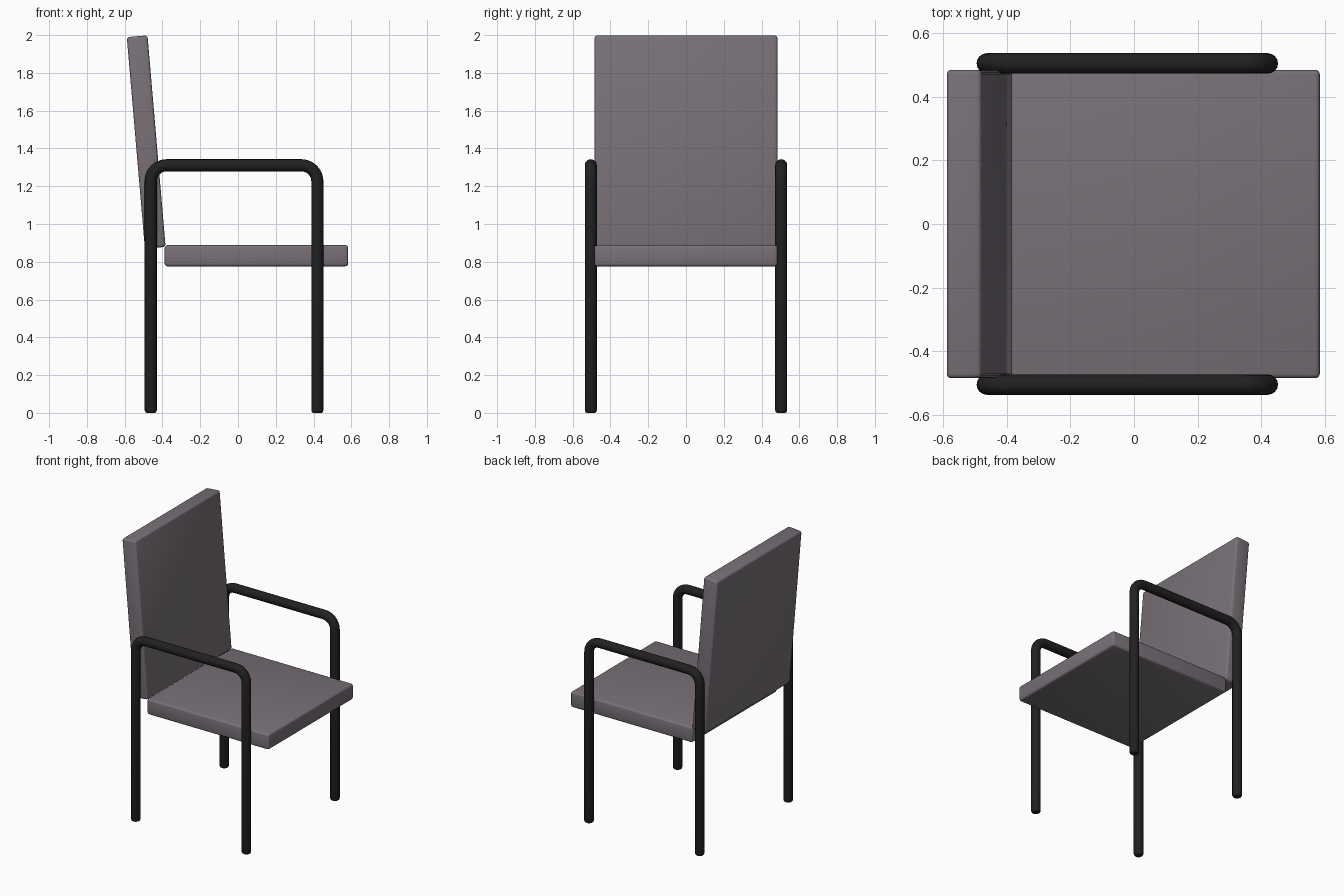
import bpy, math

if "Cube" in bpy.data.objects:
    bpy.data.objects.remove(bpy.data.objects["Cube"])


def material(name, rgb):
    m = bpy.data.materials.new(name)
    m.diffuse_color = (*rgb, 1)
    m.use_nodes = True
    m.node_tree.nodes["Principled BSDF"].inputs["Base Color"].default_value = m.diffuse_color
    return m


fabric = material("grey upholstery", (0.19, 0.165, 0.187))
black = material("black tube", (0.015, 0.015, 0.015))


def cushion(name, size, loc, tilt=0.0):
    """Rounded-edge slab."""
    bpy.ops.mesh.primitive_cube_add(size=1, location=loc, rotation=(0, tilt, 0))
    ob = bpy.context.object
    ob.name = name
    ob.scale = size
    bpy.ops.object.transform_apply(location=False, rotation=False, scale=True)
    bev = ob.modifiers.new("soft edges", 'BEVEL')
    bev.width = 0.014
    bev.segments = 3
    bpy.ops.object.modifier_apply(modifier=bev.name)
    ob.data.materials.append(fabric)
    bpy.ops.object.shade_smooth_by_angle(angle=math.radians(35))


# Seat and slightly reclined backrest
cushion("seat", (0.971, 0.968, 0.112), (0.0975, 0, 0.832))
tilt = -math.atan2(0.096, 1.122)
cushion("backrest", (0.11, 0.968, 1.124), (-0.486, 0, 1.434), tilt)

# Side frames: one bent tube forms back leg, armrest and front leg
XB, XF, TOP, R, BEND = -0.462, 0.42, 1.311, 0.032, 0.085


def arc(cx, start):
    return [(cx + BEND * math.cos(a), TOP - BEND + BEND * math.sin(a), 1)
            for a in (math.radians(start - 90 * i / 10) for i in range(11))]


path = ([(XB, 0, 0.7), (XB, 0.004, 0.88), (XB, 0.014, 1)] + arc(XB + BEND, 180)
        + arc(XF - BEND, 90) + [(XF, 0.014, 1), (XF, 0.004, 0.88), (XF, 0, 0.7)])

for side, y in (("left", -0.504), ("right", 0.504)):
    cu = bpy.data.curves.new(side + "_frame", 'CURVE')
    cu.dimensions = '3D'
    cu.bevel_depth = R
    cu.bevel_resolution = 6
    cu.use_fill_caps = True
    sp = cu.splines.new('POLY')
    sp.points.add(len(path) - 1)
    for p, (x, z, r) in zip(sp.points, path):
        p.co = (x, y, z, 1)
        p.radius = r
    cu.materials.append(black)
    ob = bpy.data.objects.new(side + "_armrest_and_legs", cu)
    bpy.context.collection.objects.link(ob)
    bpy.ops.object.select_all(action='DESELECT')
    ob.select_set(True)
    bpy.context.view_layer.objects.active = ob
    bpy.ops.object.convert(target='MESH')
    bpy.ops.object.shade_smooth_by_angle(angle=math.radians(40))
